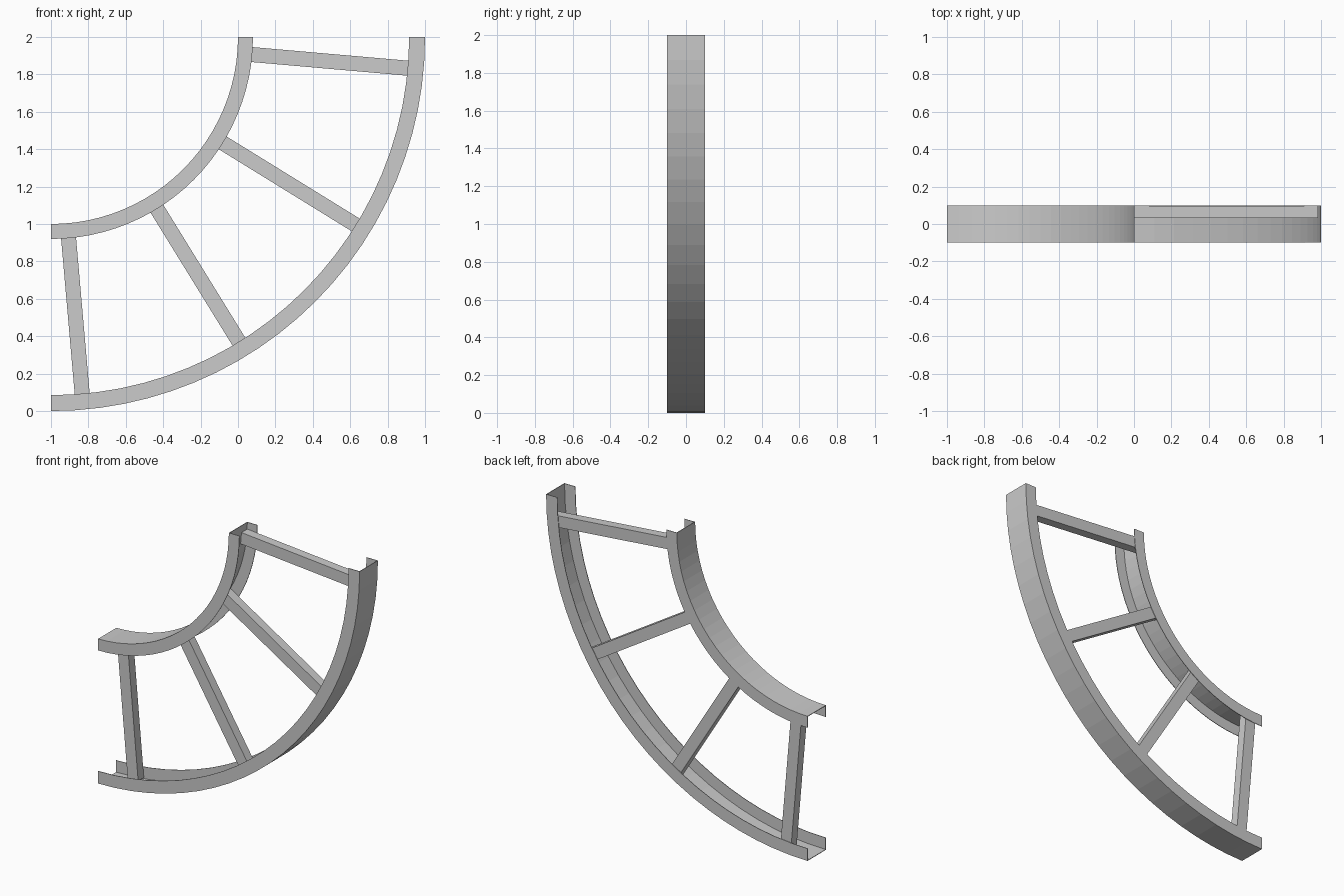
import bpy, bmesh
from math import radians, sin, cos
from mathutils import Vector

if "Cube" in bpy.data.objects:
    bpy.data.objects.remove(bpy.data.objects["Cube"])

CX, CZ = -1.0, 2.0      # centre of the bend
HALF, T = 0.1, 0.004    # half width of the rails, sheet thickness
SEGMENTS = 24


def polar(r, y, angle):
    return Vector((CX + r * cos(angle), y, CZ - r * sin(angle)))


def finish(bm, name):
    bmesh.ops.recalc_face_normals(bm, faces=bm.faces)
    mesh = bpy.data.meshes.new(name)
    bm.to_mesh(mesh)
    bm.free()
    obj = bpy.data.objects.new(name, mesh)
    bpy.context.collection.objects.link(obj)
    return obj


def curved_channel(name, web, lip):
    """Thin C-section swept through 90 degrees, web at one radius, flanges to the other."""
    inner = web + (T if lip > web else -T)
    profile = [(web, -HALF), (lip, -HALF), (lip, -HALF + T), (inner, -HALF + T),
               (inner, HALF - T), (lip, HALF - T), (lip, HALF), (web, HALF)]
    n = len(profile)
    bm = bmesh.new()
    rings = [[bm.verts.new(polar(r, y, radians(90 * i / SEGMENTS))) for r, y in profile]
             for i in range(SEGMENTS + 1)]
    for a, b in zip(rings, rings[1:]):
        for j in range(n):
            k = (j + 1) % n
            bm.faces.new((a[j], a[k], b[k], b[j]))
    bm.faces.new(rings[0])
    bm.faces.new(rings[-1])
    return finish(bm, name)


def rung(name, angle, r0, r1, y0, y1, width):
    """Straight box bar lying along a radius of the bend."""
    bm = bmesh.new()
    bmesh.ops.create_cube(bm, size=1)
    side = Vector((-sin(angle), 0, -cos(angle)))
    for v in bm.verts:
        r = r0 if v.co.x < 0 else r1
        y = y0 if v.co.y < 0 else y1
        v.co = polar(r, y, angle) + side * v.co.z * width
    return finish(bm, name)


# side rails, open faces towards each other
curved_channel("inner_rail", 1.0, 1.08)
curved_channel("outer_rail", 2.0, 1.915)

# four rungs, tucked inside the back flanges
for i in range(4):
    rung(f"rung_{i + 1}", radians(5 + 80 * i / 3), 1.0 + T, 1.988, 0.033, HALF - T, 0.08)
